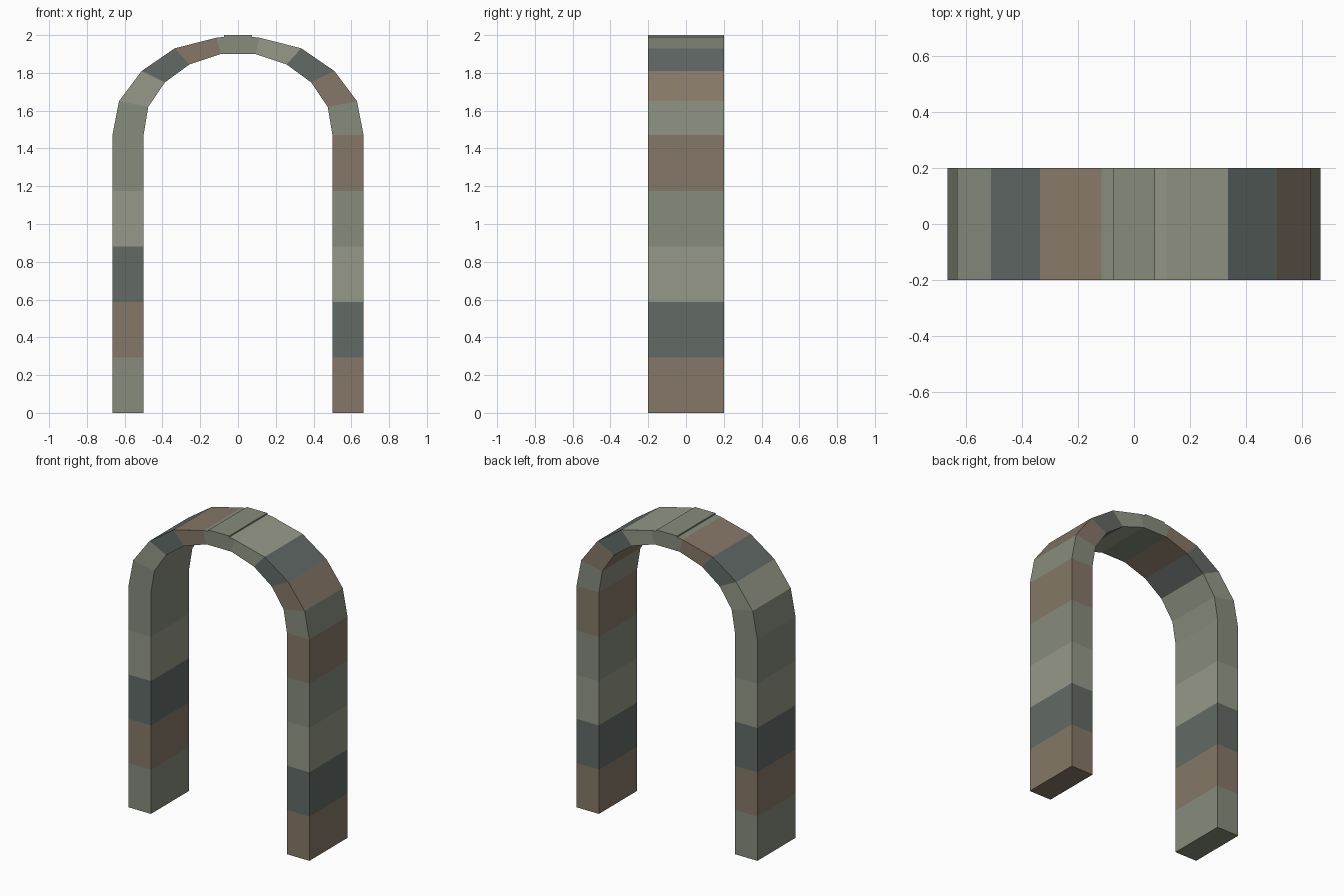
import bpy, bmesh

if "Cube" in bpy.data.objects:
    bpy.data.objects.remove(bpy.data.objects["Cube"])

DEPTH = 0.2          # half depth in y
SPRING = 1.47        # height where the legs end and the curve begins
COURSES = 5          # stone courses per leg


def material(name, rgb):
    mat = bpy.data.materials.new(name)
    mat.diffuse_color = [*((c / 255) ** 2.2 for c in rgb), 1]
    mat.use_nodes = True
    mat.node_tree.nodes["Principled BSDF"].inputs["Base Color"].default_value = mat.diffuse_color
    return mat


PALETTE = {
    "G": material("green_stone", (133, 139, 123)),
    "L": material("pale_stone", (147, 151, 135)),
    "D": material("slate_stone", (98, 106, 102)),
    "B": material("brown_stone", (132, 119, 103)),
}

# right half of the joints: (outer point, inner point), ground to crown
half = [((0.665, SPRING * i / COURSES), (0.5, SPRING * i / COURSES)) for i in range(COURSES + 1)]
half += [
    ((0.63, 1.65), (0.475, 1.62)),
    ((0.51, 1.81), (0.387, 1.75)),
    ((0.335, 1.93), (0.257, 1.845)),
    ((0.115, 1.986), (0.092, 1.9)),
]
flip = lambda p: (-p[0], p[1])
joints = [(flip(o), flip(i)) for o, i in half] + half[::-1]

# stone colours from the left foot, over the crown, to the right foot
colours = "GBDLG" "GLDB" "G" "LDBG" "BGLDB"
key = len(half) - 1
# slightly raised top of the keystone
raised = [(-0.075, 1.991), (-0.075, 2.0), (0.075, 2.0), (0.075, 1.991)]

bm = bmesh.new()


def vert(p, y):
    return bm.verts.new((p[0], y, p[1]))


def face(points, slot):
    f = bm.faces.new(points)
    f.material_index = slot


def strip(a, b, slot):
    face([vert(a, -DEPTH), vert(b, -DEPTH), vert(b, DEPTH), vert(a, DEPTH)], slot)


# stones: outer strip, inner strip, front and back faces
names = list(PALETTE)
for n, c in enumerate(colours):
    slot = names.index(c)
    (o1, i1), (o2, i2) = joints[n], joints[n + 1]
    outer = [o1] + (raised if n == key else []) + [o2]
    for a, b in zip(outer, outer[1:]):
        # the right shoulder of the keystone carries the next stone's colour
        shoulder = n == key and a == raised[-1]
        strip(a, b, names.index("L") if shoulder else slot)
    strip(i2, i1, slot)
    for y in (-DEPTH, DEPTH):
        face([vert(p, y) for p in outer + [i2, i1]], slot)

# undersides of the feet
for n in (0, -1):
    strip(*joints[n], names.index(colours[n]))

bmesh.ops.remove_doubles(bm, verts=bm.verts, dist=0.0005)
bmesh.ops.recalc_face_normals(bm, faces=bm.faces)
mesh = bpy.data.meshes.new("stone_arch")
bm.to_mesh(mesh)
bm.free()
for mat in PALETTE.values():
    mesh.materials.append(mat)
bpy.context.collection.objects.link(bpy.data.objects.new("stone_arch", mesh))
